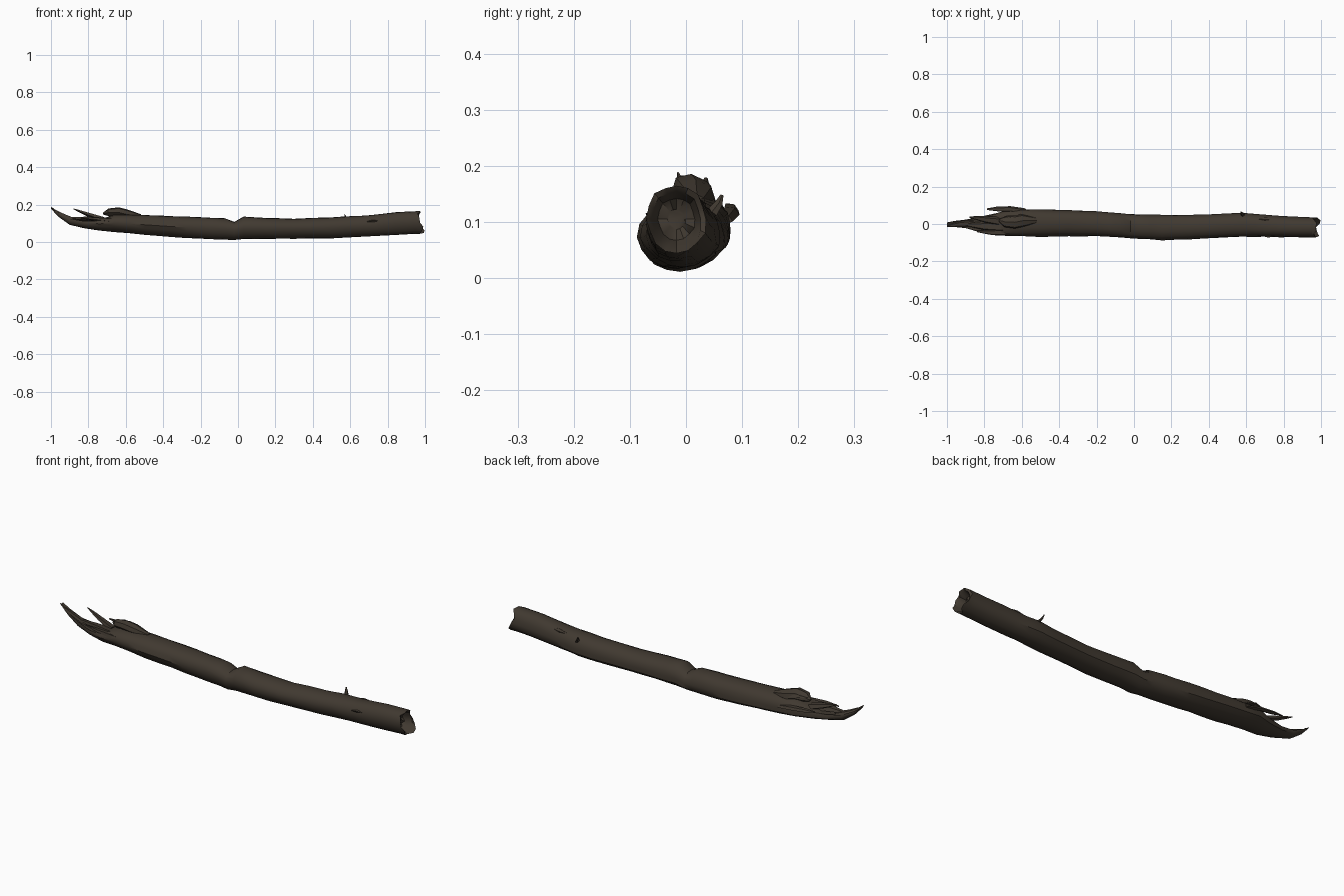
import bpy, math, random
from mathutils import Vector

random.seed(4)
if "Cube" in bpy.data.objects:
    bpy.data.objects.remove(bpy.data.objects["Cube"])


def make_material(name, color):
    m = bpy.data.materials.new(name)
    m.use_nodes = True
    m.diffuse_color = color
    m.node_tree.nodes["Principled BSDF"].inputs["Base Color"].default_value = color
    return m


bark = make_material("dark_bark", (0.052, 0.041, 0.030, 1))


def loft(name, rings, angle=40):
    """Skin a list of equal-length point rings and close both ends."""
    n = len(rings[0])
    verts = [p for r in rings for p in r]
    faces = [(i * n + j, i * n + (j + 1) % n, (i + 1) * n + (j + 1) % n, (i + 1) * n + j)
             for i in range(len(rings) - 1) for j in range(n)]
    faces.append(tuple(reversed(range(n))))
    faces.append(tuple(range(len(verts) - n, len(verts))))
    me = bpy.data.meshes.new(name)
    me.from_pydata(verts, [], faces)
    me.materials.append(bark)
    ob = bpy.data.objects.new(name, me)
    bpy.context.collection.objects.link(ob)
    bpy.ops.object.select_all(action="DESELECT")
    ob.select_set(True)
    bpy.context.view_layer.objects.active = ob
    bpy.ops.object.mode_set(mode="EDIT")
    bpy.ops.mesh.select_all(action="SELECT")
    bpy.ops.mesh.normals_make_consistent(inside=False)
    bpy.ops.object.mode_set(mode="OBJECT")
    bpy.ops.object.shade_smooth_by_angle(angle=math.radians(angle))
    return ob


# Trunk outline: x, bottom z, top z, front y, back y
stations = [
    (-1.0, .178, .186, -.012, .008), (-.96, .135, .165, -.016, .016),
    (-.9, .092, .14, -.022, .024), (-.82, .073, .128, -.045, .04),
    (-.74, .06, .135, -.06, .06), (-.66, .052, .15, -.063, .082),
    (-.5, .038, .147, -.066, .08), (-.35, .025, .14, -.062, .075),
    (-.2, .015, .135, -.064, .07), (-.07, .011, .13, -.071, .058),
    (-.02, .01, .118, -.075, .054), (.03, .013, .138, -.077, .053),
    (.15, .015, .131, -.085, .05), (.3, .017, .126, -.08, .051),
    (.5, .018, .135, -.07, .058), (.58, .022, .14, -.067, .062),
    (.7, .029, .146, -.067, .05), (.85, .037, .163, -.07, .04),
    (.95, .043, .167, -.07, .037)]

SIDES = 16
angles = [2 * math.pi * j / SIDES for j in range(SIDES)]
lumps = [random.uniform(-.05, .05) for a in angles]


def trunk_ring(x, bottom, top, front, back):
    ring = []
    cy, cz = (front + back) / 2, (bottom + top) / 2
    ry, rz = (back - front) / 2, (top - bottom) / 2
    scoop = min(1, max(0, (-.7 - x) / .1))
    for j, a in enumerate(angles):
        k = 1 + lumps[j] * (x > -.9) + random.uniform(-.025, .025)
        y, z = cy + ry * k * math.cos(a), cz + rz * k * math.sin(a)
        # The broken end is a hollow shell, open upward
        if math.sin(a) > .5:
            z -= scoop * rz * 1.3 * (math.sin(a) - .35)
        ring.append(Vector((x, y, z)))
    return ring


rings = []
for s, t in zip(stations, stations[1:]):
    steps = 2 if t[0] - s[0] > .1 else 1
    for i in range(steps):
        f = i / steps
        rings.append(trunk_ring(*[p + (q - p) * f for p, q in zip(s, t)]))
rings.append(trunk_ring(*stations[-1]))

# Sharp crack across the top and front near the middle
for r in rings:
    if abs(r[0].x + .02) < .01:
        for j, a in enumerate(angles):
            if math.sin(a) > .6:
                r[j].z -= .008

# Jagged rim and sunken heart of the right end
rim = rings[-1]
centre = sum(rim, Vector()) / SIDES
jag = [p + Vector((random.uniform(.005, .03) + (.02 if p.z < .1 else 0), 0, 0)) for p in rim]
rim_max = max(p.x for p in jag)
for p in jag:
    p.x += (.995 - rim_max) * .6
rings.append(jag)
for scale, x in ((.82, .965), (.62, .93), (.3, .925)):
    rings.append([Vector((x + random.uniform(-.008, .008), *(centre + (p - centre) * scale).yz))
                  for p in rim])
loft("log_trunk", rings)


def splinter(name, path, sides=5, flat=.6):
    """Tapered sliver along points of (x, y, z, radius)."""
    out = []
    for i, (x, y, z, r) in enumerate(path):
        a, b = Vector(path[max(i - 1, 0)][:3]), Vector(path[min(i + 1, len(path) - 1)][:3])
        d = (b - a).normalized()
        u = d.cross(Vector((.1, .3, 1))).normalized()
        v = d.cross(u)
        out.append([Vector((x, y, z)) + u * r * math.cos(t) + v * r * flat * math.sin(t)
                    for t in (2 * math.pi * k / sides for k in range(sides))])
    return loft(name, out, 30)


# Torn wood at the broken left end
splinter("back_splinter", [(-.58, .07, .105, .014), (-.66, .08, .118, .016),
                           (-.73, .08, .125, .014), (-.785, .079, .13, .005)])
splinter("upright_splinter", [(-.72, .015, .12, .025), (-.8, .025, .147, .018),
                              (-.84, .032, .162, .012), (-.88, .036, .178, .003)])
splinter("front_splinter", [(-.66, -.04, .11, .025), (-.76, -.045, .122, .016),
                            (-.84, -.04, .13, .004)])
splinter("inner_splinter", [(-.7, -.01, .11, .035), (-.8, -.01, .122, .025),
                            (-.9, -.003, .128, .008)])
splinter("tip_splinter", [(-.86, .005, .11, .02), (-.93, 0, .14, .016),
                          (-.98, -.008, .168, .009), (-1.0, -.014, .188, .002)])

# Raised ragged bark on top, beside the break
splinter("bark_lump", [(-.52, .02, .138, .015), (-.6, .018, .15, .036),
                       (-.64, .01, .16, .036), (-.69, .012, .158, .03),
                       (-.72, .02, .152, .008)], 7, .7)
splinter("bark_flake", [(-.6, .035, .15, .015), (-.67, .034, .166, .012),
                        (-.71, .03, .165, .003)])

# Twig stub and knots on the right half
splinter("twig_stub", [(.585, .045, .115, .012), (.575, .058, .133, .008),
                       (.57, .064, .148, .003)])
splinter("front_knot", [(.69, -.062, .108, .004), (.72, -.062, .112, .011),
                        (.75, -.062, .112, .004)])
splinter("back_knot", [(.66, .028, .128, .005), (.7, .026, .132, .012),
                       (.74, .022, .134, .005)])
